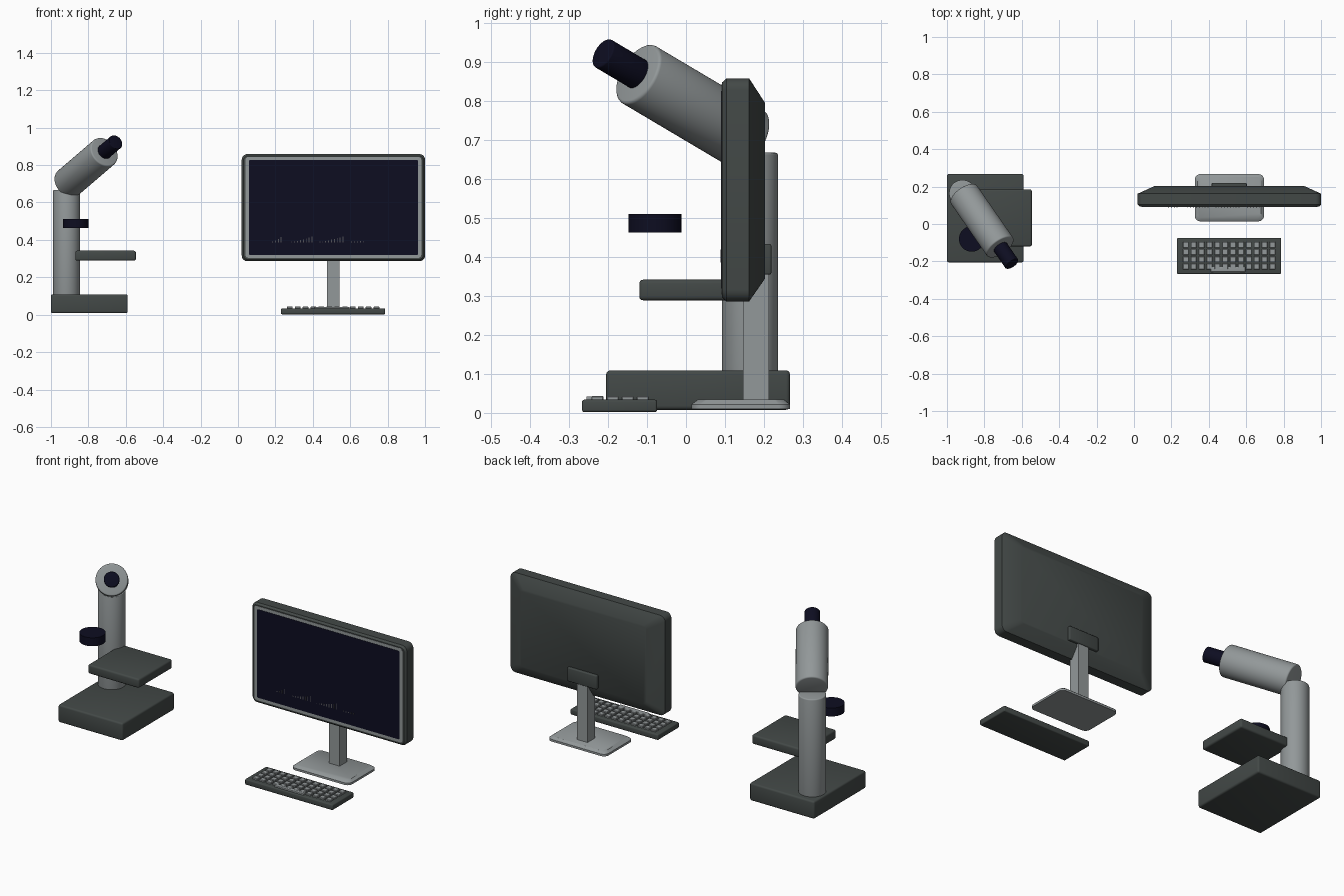
import bpy, bmesh, math
from mathutils import Vector

if "Cube" in bpy.data.objects:
    bpy.data.objects.remove(bpy.data.objects["Cube"])


def material(name, rgb):
    m = bpy.data.materials.new(name)
    m.diffuse_color = (*rgb, 1)
    m.use_nodes = True
    m.node_tree.nodes["Principled BSDF"].inputs["Base Color"].default_value = m.diffuse_color
    return m


DARK = material("charcoal", (0.056, 0.066, 0.063))
GREY = material("light grey", (0.29, 0.315, 0.32))
NAVY = material("near black navy", (0.004, 0.004, 0.015))
DIM = material("dim grey", (0.09, 0.09, 0.10))


def finish(bm, name, mat, bevel=0, segments=3):
    bmesh.ops.recalc_face_normals(bm, faces=bm.faces)
    me = bpy.data.meshes.new(name)
    bm.to_mesh(me)
    bm.free()
    ob = bpy.data.objects.new(name, me)
    bpy.context.collection.objects.link(ob)
    me.materials.append(mat)
    bpy.ops.object.select_all(action='DESELECT')
    bpy.context.view_layer.objects.active = ob
    ob.select_set(True)
    if bevel:
        b = ob.modifiers.new("bevel", 'BEVEL')
        b.width, b.segments, b.limit_method = bevel, segments, 'ANGLE'
        bpy.ops.object.modifier_apply(modifier=b.name)
    bpy.ops.object.shade_smooth_by_angle(angle=math.radians(35))
    return ob


def add_box(bm, lo, hi):
    verts = bmesh.ops.create_cube(bm, size=1)["verts"]
    for v in verts:
        v.co = Vector([(a + b) / 2 + c * (b - a) for a, b, c in zip(lo, hi, v.co)])


def box(name, lo, hi, mat, bevel=0):
    bm = bmesh.new()
    add_box(bm, lo, hi)
    return finish(bm, name, mat, bevel)


def cylinder(name, p, q, r, mat, bevel=0, sides=48):
    p, q = Vector(p), Vector(q)
    bm = bmesh.new()
    bmesh.ops.create_cone(bm, cap_ends=True, segments=sides, radius1=r, radius2=r,
                          depth=(q - p).length)
    rot = (q - p).to_track_quat('Z', 'Y')
    for v in bm.verts:
        v.co = rot @ v.co + (p + q) / 2
    return finish(bm, name, mat, bevel)


def rounded_rect(a0, a1, b0, b1, r, n=5):
    pts = []
    for k, (ca, cb) in enumerate([(a1 - r, b1 - r), (a0 + r, b1 - r),
                                  (a0 + r, b0 + r), (a1 - r, b0 + r)]):
        for i in range(n + 1):
            t = math.pi / 2 * (k + i / n)
            pts.append((ca + r * math.cos(t), cb + r * math.sin(t)))
    return pts


def loft(name, sections, mat, axis='y'):
    """Join rounded rectangles (level, a0, a1, b0, b1, radius) along an axis."""
    bm = bmesh.new()
    rings = []
    for level, *rect in sections:
        rings.append([bm.verts.new((a, level, b) if axis == 'y' else (a, b, level))
                      for a, b in rounded_rect(*rect)])
    for r0, r1 in zip(rings, rings[1:]):
        for i in range(len(r0)):
            j = (i + 1) % len(r0)
            bm.faces.new((r0[i], r0[j], r1[j], r1[i]))
    bm.faces.new(rings[0])
    bm.faces.new(rings[-1])
    return finish(bm, name, mat)


# --- Microscope ---
box("microscope_base", (-1.0, -0.205, 0.008), (-0.59, 0.267, 0.109), DARK, 0.01)
cylinder("microscope_column", (-0.917, 0.164, 0.10), (-0.917, 0.164, 0.668), 0.072, GREY, 0.006)
box("specimen_stage", (-0.87, -0.12, 0.289), (-0.546, 0.185, 0.342), DARK, 0.01)
cylinder("focus_knob", (-0.868, -0.08, 0.463), (-0.868, -0.08, 0.511), 0.068, NAVY)
head_back, head_front = Vector((-0.911, 0.160, 0.702)), Vector((-0.714, -0.125, 0.871))
cylinder("microscope_head", head_back, head_front, 0.085, GREY, 0.008)
direction = (head_front - head_back).normalized()
cylinder("eyepiece", head_front - direction * 0.02, head_front + direction * 0.12, 0.041, NAVY, 0.004)

# --- Monitor: chamfered shell, bezel and screen ---
loft("monitor_shell", [
    (0.093, 0.03, 0.99, 0.296, 0.849, 0.022),
    (0.104, 0.02, 1.0, 0.286, 0.859, 0.03),
    (0.162, 0.02, 1.0, 0.286, 0.859, 0.03),
    (0.203, 0.11, 0.91, 0.345, 0.796, 0.02)], DARK)
loft("monitor_bezel", [(0.0915, 0.04, 0.98, 0.304, 0.844, 0.016),
                       (0.097, 0.04, 0.98, 0.304, 0.844, 0.016)], GREY)
loft("screen", [(0.090, 0.058, 0.962, 0.320, 0.827, 0.006),
                (0.096, 0.058, 0.962, 0.320, 0.827, 0.006)], NAVY)

# Small rising bar graphs on the screen
bm = bmesh.new()
for x0, count, height in [(0.182, 4, 0.03), (0.285, 8, 0.033), (0.435, 9, 0.033), (0.605, 5, 0.008)]:
    for i in range(count):
        x = x0 + i * 0.0155
        h = 0.005 + (height - 0.005) * (i / (count - 1)) ** 1.5
        add_box(bm, (x, 0.0892, 0.386), (x + 0.005, 0.091, 0.386 + h))
finish(bm, "screen_graph_bars", DIM)

# Stand
box("stand_bracket", (0.415, 0.19, 0.355), (0.603, 0.219, 0.434), DARK, 0.005)
box("stand_neck", (0.476, 0.146, 0.03), (0.543, 0.213, 0.40), GREY)
loft("stand_foot", [
    (0.010, 0.325, 0.695, 0.014, 0.267, 0.03),
    (0.022, 0.325, 0.695, 0.014, 0.267, 0.03),
    (0.034, 0.340, 0.680, 0.030, 0.252, 0.025)], GREY, 'z')
box("neck_collar", (0.476, 0.146, 0.03), (0.543, 0.213, 0.048), GREY)

# --- Keyboard ---
box("keyboard_body", (0.23, -0.267, 0.002), (0.787, -0.074, 0.034), DARK, 0.006)
bm = bmesh.new()
for row in range(4):
    for col in range(12):
        x, y = 0.277 + col * 0.0421, -0.111 - row * 0.0388
        add_box(bm, (x - 0.0155, y - 0.0155, 0.03), (x + 0.0155, y + 0.0155, 0.043))
finish(bm, "keyboard_keys", GREY, 0.002, 1)
box("space_bar", (0.41, -0.256, 0.03), (0.595, -0.23, 0.0425), GREY, 0.002)
